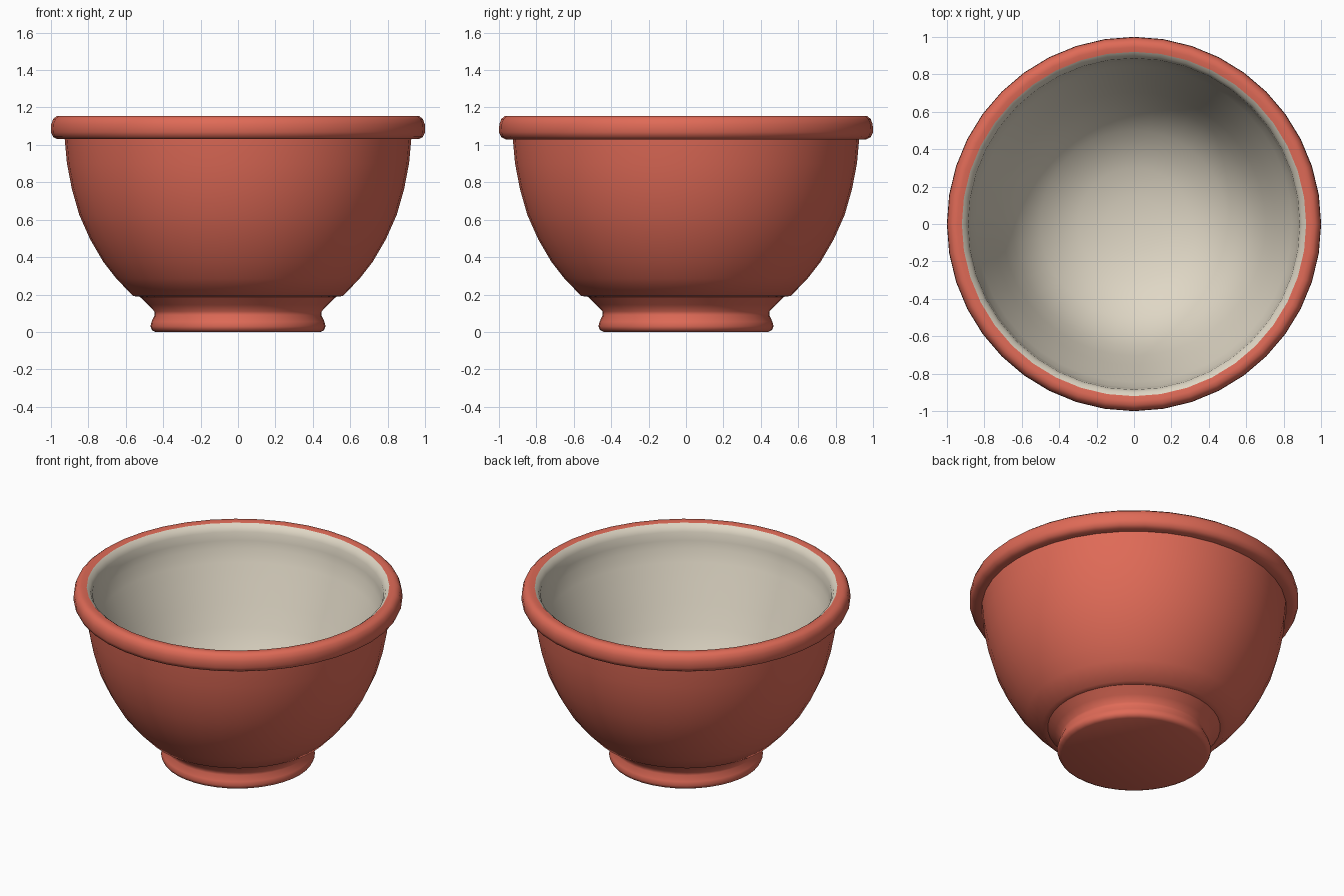
import bpy, math

if "Cube" in bpy.data.objects:
    bpy.data.objects.remove(bpy.data.objects["Cube"])

SEGMENTS = 40


def material(name, rgb):
    mat = bpy.data.materials.new(name)
    mat.diffuse_color = (*rgb, 1)
    mat.use_nodes = True
    mat.node_tree.nodes["Principled BSDF"].inputs["Base Color"].default_value = mat.diffuse_color
    return mat


terracotta = material("terracotta red", (0.74, 0.145, 0.095))
cream = material("cream glaze", (0.74, 0.68, 0.56))


def lathe(name, profile, mat):
    """Spin (radius, height) points round z; outside runs upward, inside runs downward."""
    verts, faces, rings = [], [], []
    for r, z in profile:
        n = SEGMENTS if r > 0 else 1
        start = len(verts)
        for j in range(n):
            a = math.tau * j / SEGMENTS
            verts.append((r * math.cos(a), r * math.sin(a), z))
        rings.append([start + j % n for j in range(SEGMENTS)])
    for lo, hi in zip(rings, rings[1:]):
        for j in range(SEGMENTS):
            k = (j + 1) % SEGMENTS
            faces.append(list(dict.fromkeys((lo[j], lo[k], hi[k], hi[j]))))
    mesh = bpy.data.meshes.new(name)
    mesh.from_pydata(verts, [], faces)
    mesh.materials.append(mat)
    obj = bpy.data.objects.new(name, mesh)
    bpy.context.collection.objects.link(obj)
    bpy.ops.object.select_all(action='DESELECT')
    obj.select_set(True)
    bpy.context.view_layer.objects.active = obj
    bpy.ops.object.shade_smooth_by_angle(angle=math.radians(50))
    return obj


# Foot ring with flat closed base and flared neck
lathe("foot", [(0, 0), (0.44, 0), (0.46, 0.01), (0.468, 0.03), (0.462, 0.055),
               (0.445, 0.09), (0.447, 0.11), (0.48, 0.145), (0.525, 0.188)], terracotta)

# Rounded outer wall
lathe("outer_wall", [(0.525, 0.188), (0.56, 0.192), (0.65, 0.285), (0.72, 0.375),
                     (0.79, 0.495), (0.848, 0.625), (0.888, 0.765), (0.914, 0.90),
                     (0.926, 1.03)], terracotta)

# Thick rolled rim
lathe("rim", [(0.926, 1.03), (0.965, 1.03), (0.988, 1.042), (1.0, 1.068),
              (0.998, 1.11), (0.988, 1.138), (0.968, 1.154), (0.945, 1.155),
              (0.92, 1.15)], terracotta)

# Glazed inside: softened lip, sloping wall, rounded floor
lathe("glazed_inside", [(0.92, 1.15), (0.9, 1.135), (0.886, 1.105), (0.88, 1.05),
                        (0.873, 1.0), (0.845, 0.92), (0.80, 0.80), (0.755, 0.68),
                        (0.705, 0.55), (0.65, 0.425), (0.58, 0.32), (0.5, 0.24),
                        (0.4, 0.175), (0.3, 0.13), (0.15, 0.1), (0, 0.09)], cream)
